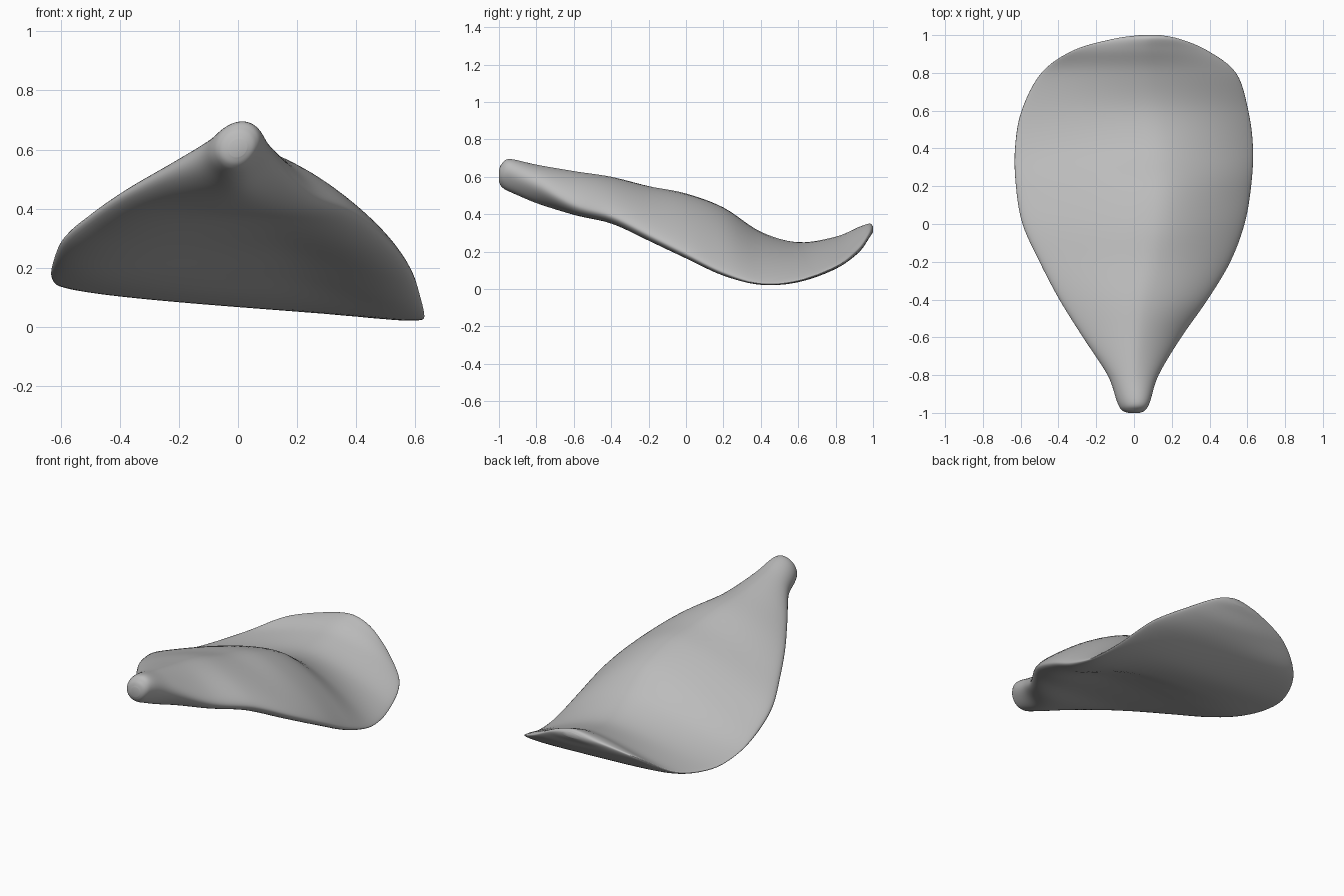
import bpy, bmesh, math

if "Cube" in bpy.data.objects:
    bpy.data.objects.remove(bpy.data.objects["Cube"])

# Stations along the length: y, left x, right x, left edge z, right edge z,
# edge half thickness, ridge x, ridge top z, underside z below the ridge
STATIONS = [
    (-1.00, -0.03, 0.03, 0.60, 0.61, 0.03, 0.00, 0.635, 0.575),
    (-0.985, -0.065, 0.06, 0.60, 0.62, 0.06, 0.01, 0.67, 0.55),
    (-0.94, -0.09, 0.085, 0.595, 0.625, 0.08, 0.02, 0.695, 0.525),
    (-0.80, -0.14, 0.13, 0.565, 0.56, 0.085, 0.01, 0.665, 0.46),
    (-0.60, -0.27, 0.25, 0.505, 0.45, 0.08, 0.02, 0.63, 0.40),
    (-0.40, -0.395, 0.39, 0.44, 0.39, 0.08, 0.04, 0.60, 0.365),
    (-0.20, -0.50, 0.51, 0.37, 0.29, 0.085, 0.09, 0.55, 0.31),
    (0.00, -0.59, 0.585, 0.295, 0.19, 0.085, 0.13, 0.51, 0.25),
    (0.20, -0.625, 0.62, 0.22, 0.09, 0.07, 0.15, 0.435, 0.17),
    (0.40, -0.63, 0.63, 0.165, 0.03, 0.035, 0.14, 0.305, 0.085),
    (0.60, -0.595, 0.605, 0.14, 0.045, 0.03, 0.10, 0.25, 0.06),
    (0.80, -0.49, 0.54, 0.165, 0.12, 0.03, 0.07, 0.28, 0.12),
    (0.92, -0.32, 0.385, 0.25, 0.21, 0.03, 0.07, 0.33, 0.195),
    (0.98, -0.11, 0.24, 0.305, 0.29, 0.025, 0.08, 0.35, 0.275),
    (1.00, 0.03, 0.14, 0.32, 0.32, 0.015, 0.09, 0.335, 0.305),
]
STEPS, SIDES = 6, 72


def spline(p0, p1, p2, p3, t):
    """Smooth curve through neighbouring stations."""
    return [0.5 * (2 * b + (c - a) * t + (2 * a - 5 * b + 4 * c - d) * t * t
                   + (3 * b - a - 3 * c + d) * t ** 3)
            for a, b, c, d in zip(p0, p1, p2, p3)]


def section(s):
    """Closed cross-section: rounded edges, off-centre ridge, hollow underside."""
    y, xl, xr, zl, zr, h, ridge, top, bottom = s
    cx, w = (xl + xr) / 2, (xr - xl) / 2
    ur = (ridge - cx) / w
    mid = zl + (zr - zl) * (ur + 1) / 2
    hr = h * math.sqrt(max(0.0, 1 - ur * ur))
    pts = []
    for i in range(SIDES):
        ang = 2 * math.pi * i / SIDES
        u, v = math.cos(ang), math.sin(ang)
        t = min(1.0, (u - ur) / (1 - ur) if u > ur else (ur - u) / (1 + ur))
        if v <= 0:
            lift = (bottom - mid + hr) * (1 - t * t) ** 2
        elif u > ur:
            lift = (top - mid - hr) * (1 - t ** 1.6)
        else:
            lift = (top - mid - hr) * (1 - t ** 1.5) ** 1.5
        pts.append((cx + w * u, y, zl + (zr - zl) * (u + 1) / 2 + h * v + lift))
    return pts


# Petal body: loft through the sections, closed at both ends
bm = bmesh.new()
rings = []
last = len(STATIONS) - 1
for i in range(last):
    near = [STATIONS[max(0, min(last, i + k))] for k in (-1, 0, 1, 2)]
    for j in range(STEPS):
        rings.append(section(spline(*near, j / STEPS)))
rings.append(section(STATIONS[-1]))
loops = [[bm.verts.new(p) for p in r] for r in rings]
for a, b in zip(loops, loops[1:]):
    for k in range(SIDES):
        n = (k + 1) % SIDES
        bm.faces.new((a[k], a[n], b[n], b[k]))
bm.faces.new(loops[0])
bm.faces.new(loops[-1])
bmesh.ops.recalc_face_normals(bm, faces=bm.faces)
for f in bm.faces:
    f.smooth = True
mesh = bpy.data.meshes.new("petal")
bm.to_mesh(mesh)
bm.free()

# Single plain grey
grey = bpy.data.materials.new("plain grey")
grey.diffuse_color = (0.5, 0.5, 0.5, 1)
grey.use_nodes = True
grey.node_tree.nodes["Principled BSDF"].inputs["Base Color"].default_value = grey.diffuse_color
mesh.materials.append(grey)
petal = bpy.data.objects.new("petal", mesh)
bpy.context.collection.objects.link(petal)
